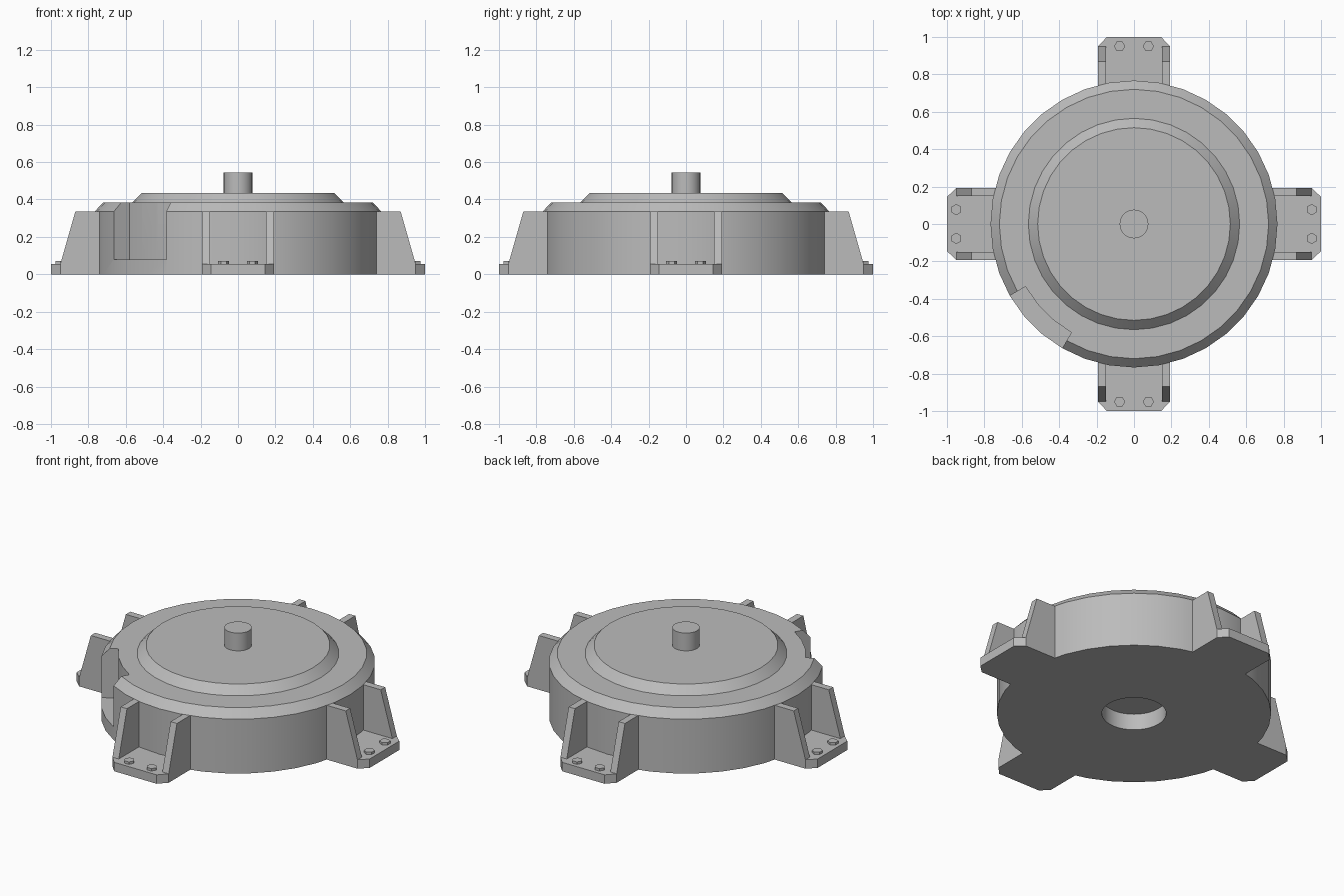
import bpy, bmesh, math
from mathutils import Matrix, Vector

if "Cube" in bpy.data.objects:
    bpy.data.objects.remove(bpy.data.objects["Cube"])

grey = bpy.data.materials.new("plain grey")
grey.use_nodes = True
colour = (0.5, 0.5, 0.5, 1)
grey.diffuse_color = colour
grey.node_tree.nodes["Principled BSDF"].inputs["Base Color"].default_value = colour


def finish(bm, name, smooth=False):
    bmesh.ops.remove_doubles(bm, verts=bm.verts, dist=1e-5)
    bmesh.ops.recalc_face_normals(bm, faces=bm.faces)
    mesh = bpy.data.meshes.new(name)
    bm.to_mesh(mesh)
    bm.free()
    mesh.materials.append(grey)
    obj = bpy.data.objects.new(name, mesh)
    bpy.context.collection.objects.link(obj)
    if smooth:
        select(obj)
        bpy.ops.object.shade_smooth_by_angle(angle=math.radians(25))
    return obj


def select(obj):
    bpy.ops.object.select_all(action="DESELECT")
    obj.select_set(True)
    bpy.context.view_layer.objects.active = obj


def lathe(bm, profile, steps):
    """Revolve a radius/height profile around z."""
    verts = [bm.verts.new((r, 0, z)) for r, z in profile]
    edges = [bm.edges.new(pair) for pair in zip(verts, verts[1:])]
    bmesh.ops.spin(bm, geom=verts + edges, cent=(0, 0, 0), axis=(0, 0, 1),
                   angle=math.tau, steps=steps, use_duplicate=False)


def prism(bm, points, depth):
    """Extrude a flat outline along the vector depth."""
    face = bm.faces.new([bm.verts.new(p) for p in points])
    out = bmesh.ops.extrude_face_region(bm, geom=[face])
    moved = [v for v in out["geom"] if isinstance(v, bmesh.types.BMVert)]
    bmesh.ops.translate(bm, verts=moved, vec=Vector(depth))


# Round housing with bevelled rim, raised lid and a blind hole underneath
bm = bmesh.new()
lathe(bm, [(0, 0.1), (0.18, 0.1), (0.18, 0), (0.767, 0), (0.767, 0.335),
           (0.72, 0.385), (0.565, 0.385), (0.515, 0.435), (0, 0.435)], 36)
housing = finish(bm, "housing")

# Recess in the side of the housing
bm = bmesh.new()
angles = [math.radians(210 + 10 * i) for i in range(4)]
outline = [(0.67 * math.cos(a), 0.67 * math.sin(a), 0.08) for a in angles]
outline += [(0.9 * math.cos(a), 0.9 * math.sin(a), 0.08) for a in reversed(angles)]
prism(bm, outline, (0, 0, 0.5))
cutter = finish(bm, "recess_cutter")
cutter.hide_render = True
cut = housing.modifiers.new("recess", "BOOLEAN")
cut.operation = "DIFFERENCE"
cut.solver = "EXACT"
cut.object = cutter
select(housing)
bpy.ops.object.modifier_apply(modifier=cut.name)
bpy.data.objects.remove(cutter)
bpy.ops.object.shade_smooth_by_angle(angle=math.radians(25))

# Centre shaft
bm = bmesh.new()
lathe(bm, [(0.077, 0.43), (0.077, 0.545), (0, 0.545)], 24)
finish(bm, "centre_shaft", smooth=True)

# Four mounting legs: foot plate, two gussets and two hex bolts each
for i, side in enumerate(("left", "back", "right", "front")):
    turn = Matrix.Rotation(i * math.pi / 2, 4, "Z")

    bm = bmesh.new()
    prism(bm, [(0.7, -0.192, 0), (0.95, -0.192, 0), (1, -0.145, 0),
               (1, 0.145, 0), (0.95, 0.192, 0), (0.7, 0.192, 0)], (0, 0, 0.055))
    finish(bm, side + "_foot_plate").matrix_world = turn

    for sign, label in ((1, "a"), (-1, "b")):
        bm = bmesh.new()
        prism(bm, [(0.72, sign * 0.192, 0.04), (0.95, sign * 0.192, 0.04),
                   (0.95, sign * 0.192, 0.055), (0.87, sign * 0.192, 0.335),
                   (0.72, sign * 0.192, 0.335)], (0, -sign * 0.043, 0))
        finish(bm, f"{side}_gusset_{label}").matrix_world = turn

        bm = bmesh.new()
        bmesh.ops.create_cone(bm, cap_ends=True, segments=6, radius1=0.03, radius2=0.03,
                              depth=0.03, matrix=Matrix.Translation((0.95, sign * 0.077, 0.055)))
        finish(bm, f"{side}_bolt_{label}").matrix_world = turn
